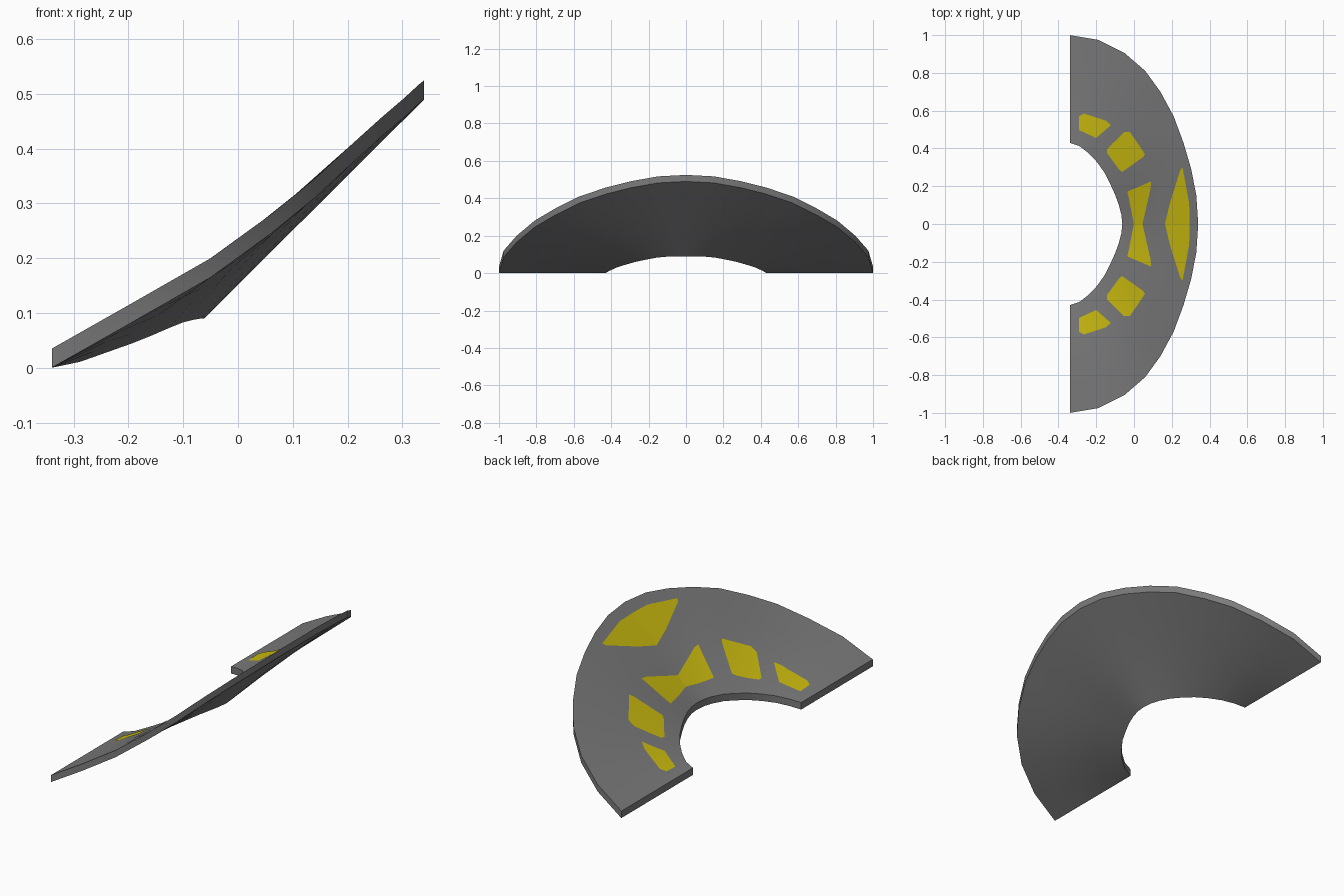
import bpy, bmesh
from mathutils import Vector

if "Cube" in bpy.data.objects:
    bpy.data.objects.remove(bpy.data.objects["Cube"])

def material(name, rgb):
    m = bpy.data.materials.new(name)
    m.diffuse_color = (*rgb, 1)
    m.use_nodes = True
    m.node_tree.nodes["Principled BSDF"].inputs["Base Color"].default_value = m.diffuse_color
    return m

GREY = material("dark grey", (0.2, 0.2, 0.2))
YELLOW = material("yellow", (0.6, 0.5, 0.005))
THICK = 0.035

# underside edges of one half (x, y, z), from the cut end to the middle
OUTER = [(-.34, 1, 0), (-.19, .975, .085), (-.05, .905, .165), (.06, .81, .245), (.14, .70, .31),
         (.21, .57, .375), (.262, .43, .422), (.303, .29, .457), (.33, .15, .482), (.34, 0, .49)]
INNER = [(-.34, .43, 0), (-.288, .412, .011), (-.24, .375, .028), (-.195, .327, .044), (-.155, .27, .060),
         (-.125, .21, .073), (-.10, .155, .083), (-.08, .10, .088), (-.067, .05, .09), (-.062, 0, .09)]

def mirrored(points):
    return points + [(x, -y, z) for x, y, z in points[-2::-1]]

def ruled_sheet(lift, steps=4):
    """Surface of straight lines between the inner and outer edges, facing up."""
    bm = bmesh.new()
    rows = []
    for a, b in zip(mirrored(INNER), mirrored(OUTER)):
        a, b = Vector(a), Vector(b)
        rows.append([bm.verts.new(a.lerp(b, i / steps) + Vector((0, 0, lift))) for i in range(steps + 1)])
    for r, s in zip(rows, rows[1:]):
        for i in range(steps):
            bm.faces.new((r[i], s[i], s[i + 1], r[i + 1]))
    bm.normal_update()
    return bm

def finish(bm, name, mat):
    me = bpy.data.meshes.new(name)
    bm.to_mesh(me)
    bm.free()
    ob = bpy.data.objects.new(name, me)
    bpy.context.collection.objects.link(ob)
    me.materials.append(mat)
    bpy.ops.object.select_all(action='DESELECT')
    bpy.context.view_layer.objects.active = ob
    ob.select_set(True)
    bpy.ops.object.shade_smooth_by_angle(angle=0.6)
    return ob

# curved half-ring plate, thickened straight up
bm = ruled_sheet(0)
geom = bmesh.ops.extrude_face_region(bm, geom=bm.faces[:], use_keep_orig=True)["geom"]
bmesh.ops.translate(bm, verts=[v for v in geom if isinstance(v, bmesh.types.BMVert)], vec=(0, 0, THICK))
bmesh.ops.recalc_face_normals(bm, faces=bm.faces[:])
finish(bm, "curved_plate", GREY)

# yellow panels: convex outlines (counter-clockwise from above) cut from the top surface
PANELS = {
    "end_panel": [(-.29, .497), (-.20, .455), (-.122, .524), (-.15, .547), (-.265, .585), (-.29, .57)],
    "side_panel": [(-.143, .376), (-.08, .29), (-.063, .275), (.048, .354), (.058, .37),
                   (-.021, .487), (-.053, .487), (-.143, .397)],
    "bow_panel": [(0, 0), (.045, 0), (.088, .19), (.09, .225), (-.035, .172)],
    "rim_panel": [(.295, 0), (.292, .11), (.257, .3), (.245, .285), (.19, .11), (.164, 0)],
}
for name, outline in PANELS.items():
    for side in (1, -1):
        bm = ruled_sheet(THICK + 0.003)
        for (x0, y0), (x1, y1) in zip(outline, outline[1:] + outline[:1]):
            bmesh.ops.bisect_plane(bm, geom=bm.verts[:] + bm.edges[:] + bm.faces[:],
                                   plane_co=(x0, y0 * side, 0),
                                   plane_no=(y1 - y0, (x0 - x1) * side, 0), clear_outer=True)
        finish(bm, name + ("_left" if side > 0 else "_right"), YELLOW)
